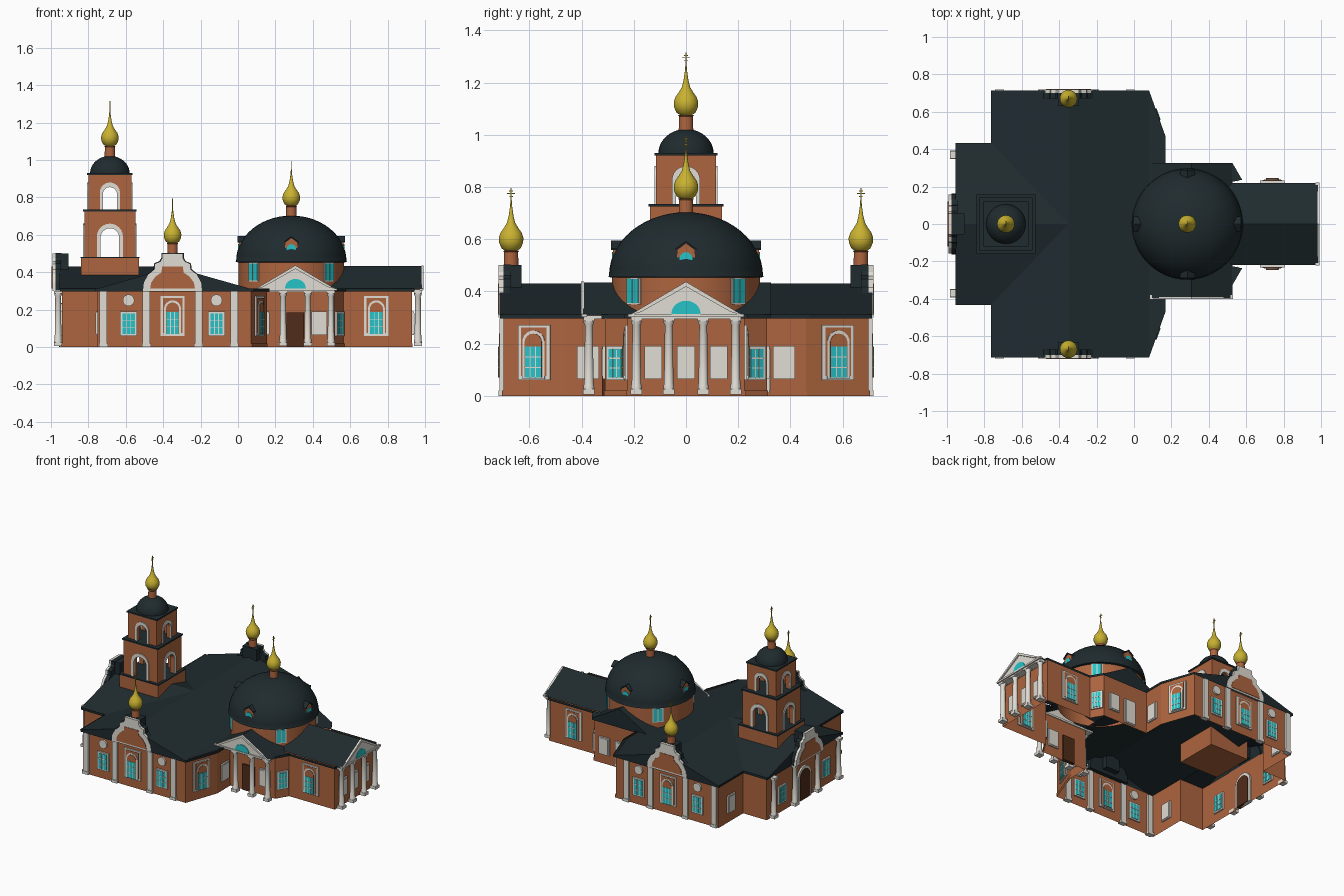
import bpy, bmesh
from math import sin, cos, pi, radians, atan2
from mathutils import Matrix, Vector

if "Cube" in bpy.data.objects:
    bpy.data.objects.remove(bpy.data.objects["Cube"])

COL = dict(brick=(.42, .13, .05), roof=(.014, .024, .028), gold=(.58, .44, .03),
           white=(.75, .72, .66), glass=(.02, .55, .58), door=(.08, .025, .01))
MATS = {}
for k, c in COL.items():
    MATS[k] = bpy.data.materials.new(k)
    MATS[k].diffuse_color = (*c, 1)
parts = {}
I = Matrix.Identity(4)


# geometry is gathered per named part, then turned into objects at the end
def add(name, mat, vs, fs, M=I):
    V, F = parts.setdefault((name, mat), ([], []))
    o = len(V)
    V.extend(M @ Vector(v) for v in vs)
    F.extend([i + o for i in f] for f in fs)


def prism(name, mat, prof, y0, y1, M=I):
    n = len(prof)
    vs = [(x, y, z) for y in (y0, y1) for x, z in prof]
    fs = [list(range(n)), list(range(n, 2 * n))]
    fs += [(i, (i + 1) % n, (i + 1) % n + n, i + n) for i in range(n)]
    add(name, mat, vs, fs, M)


def box(name, mat, x0, x1, y0, y1, z0, z1, M=I):
    prism(name, mat, [(x0, z0), (x1, z0), (x1, z1), (x0, z1)], y0, y1, M)


def lathe(name, mat, prof, x, y, seg=32):
    n = len(prof)
    vs = [(x + r * cos(2 * pi * i / seg), y + r * sin(2 * pi * i / seg), z)
          for i in range(seg) for r, z in prof]
    add(name, mat, vs, [(i * n + j, (i + 1) % seg * n + j, (i + 1) % seg * n + j + 1, i * n + j + 1)
                        for i in range(seg) for j in range(n - 1)])


def arch(w, z0, z1, n=12):
    return [(-w, z0)] + [(-w * cos(pi * i / n), z1 - w + w * sin(pi * i / n)) for i in range(n + 1)] + [(w, z0)]


# wall frame: local -y points outward; a = 0 faces south, 90 faces east
def P(x, y, a):
    return Matrix.Translation((x, y, 0)) @ Matrix.Rotation(radians(a), 4, 'Z')


def both(x, y, a):
    return [P(x, y, a), P(x, -y, 180 - a)]


def slab(name, mat, prof, t, M):
    prism(name, mat, prof, -t, t, M)


def rect(w, z0, z1, x=0):
    return [(x - w, z0), (x + w, z0), (x + w, z1), (x - w, z1)]


def panes(w, z0, z1, t, M):
    slab("window_glass", "glass", rect(w, z0, z1), t, M)
    for x in (-w / 3, w / 3):
        slab("window_bars", "white", rect(.002, z0, z1, x), t + .002, M)
    for k in (.33, .67):
        z = z0 + (z1 - z0) * k
        slab("window_bars", "white", rect(w, z - .002, z + .002), t + .002, M)


def window(M, w=.045):
    slab("window_frame", "white", rect(w, .06, .19), .01, M)
    panes(w - .012, .07, .18, .013, M)


def arched_window(M):
    slab("window_frame", "white", rect(.065, .06, .272), .008, M)
    slab("window_niche", "brick", rect(.052, .075, .262), .011, M)
    slab("window_arch", "white", arch(.045, .065, .25), .014, M)
    slab("window_tympanum", "brick", arch(.035, .07, .238), .017, M)
    panes(.033, .07, .188, .019, M)


def panel(M, w=.042, z0=.065):
    slab("blank_panel", "white", rect(w, z0, .19), .01, M)
    slab("blank_panel_inset", "white", rect(w - .008, z0 + .008, .182), .013, M)


def column(x, y):
    box("column_base", "white", x - .022, x + .022, y - .022, y + .022, .005, .025)
    lathe("column", "white", [(.021, .025), (.02, .04), (.018, .045), (.015, .27), (.02, .28), (.02, .29)], x, y, 20)
    box("column_capital", "white", x - .021, x + .021, y - .021, y + .021, .286, .3)


# walls and cornice as open strips along the plan outline
def outline(d):
    h = [(-.94 - d, .42 + d), (-.75 - d, .42 + d), (-.75 - d, .7 + d), (.07 + d, .7 + d), (.155 + d, .46 + d),
         (.155 + d, .31 + d), (.515 + d, .31 + d), (.565 + d, .225 + d), (.93 + d, .225 + d)]
    return h + [(x, -y) for x, y in reversed(h)]


def strip(name, mat, d, z0, z1):
    o = outline(d)
    n = len(o)
    add(name, mat, [(x, y, z) for z in (z0, z1) for x, y in o],
        [(i, (i + 1) % n, (i + 1) % n + n, i + n) for i in range(n)])


strip("walls", "brick", 0, 0, .31)
strip("cornice", "roof", .013, .296, .312)
strip("plinth", "brick", .004, 0, .02)

# main roof, ridge running across the building
E, R = .308, .43
add("main_roof", "roof",
    [(-.35, -.715, R), (-.35, .715, R), (.08, .715, E), (.08, -.715, E), (.168, .47, E - .003),
     (.168, -.47, E - .003), (-.765, .715, E), (-.765, -.715, E)],
    [(0, 1, 2, 3), (3, 2, 4, 5), (0, 1, 6, 7), (0, 7, 3), (1, 6, 2)])
# west wing roof, cross gable and east wing roof
add("west_roof", "roof",
    [(-.955, -.433, E), (-.955, 0, R), (-.955, .433, E), (-.76, .433, E), (-.35, 0, R), (-.76, -.433, E)],
    [(0, 1, 4, 5), (1, 2, 3, 4), (0, 1, 2)])
prof = [(-.22, E), (0, R + .004), (.22, E)]
for name, M, y0, y1 in (("cross_roof", P(.307, 0, 0), -.395, .325), ("east_roof", P(0, 0, 90), -.985, -.5)):
    vs = [(x, y, z) for y in (y0, y1) for x, z in prof]
    add(name, "roof", vs, [(0, 1, 4, 3), (1, 2, 5, 4), (3, 4, 5)], M)
for s in (-1, 1):
    add("corner_roof", "roof", [(.5, s * .323, .31), (.528, s * .323, .31), (.578, s * .237, .31), (.5, s * .22, .31)],
        [(0, 1, 2, 3)])

# porticos: four columns, entablature and pediment with a half-round window
for M, back in ((P(.307, -.39, 0), .085), (P(.98, 0, 90), .055)):
    box("portico_ceiling", "white", -.21, .21, 0, back, .294, .308, M)
    prism("pediment", "white", [(-.218, .308), (.218, .308), (0, .432)], -.002, .012, M)
    prism("pediment_edge", "white", [(-.222, .306), (-.17, .322), (0, .418), (.17, .322), (.222, .306), (0, .437)], -.012, 0, M)
    box("pediment_sill", "white", -.222, .222, -.01, .01, .302, .314, M)
    prism("pediment_window", "glass", [(.056 * cos(pi * i / 12), .314 + .05 * sin(pi * i / 12)) for i in range(13)], -.006, .004, M)
    for x in (-.19, -.066, .066, .19):
        p = M @ Vector((x, .018, 0))
        column(p.x, p.y)

# windows, pilasters and ornaments of the long sides
for M in both(-.35, -.7, 0):
    arched_window(M)
    m = -1 if M[0][0] < 0 else 1
    for x in (-.235, .235):
        window(M @ Matrix.Translation((x, 0, 0)))
        slab("round_ornament", "white", [(x + .031 * cos(pi * i / 12), .25 + .031 * sin(pi * i / 12)) for i in range(24)], .012, M)
    for x in (-.37, -.14, .14, .33):
        slab("pilaster", "white", rect(.02, .01, .296, x * m), .014, M)
        slab("pilaster_foot", "white", rect(.024, 0, .02, x * m), .018, M)
for M in both(.1125, -.58, 70.5) + both(.74, -.225, 0):
    arched_window(M)
for M in both(.54, -.267, 59.5):
    window(M, .04)
for M in both(.155, -.375, 90) + both(-.75, -.56, -90) + both(.435, -.31, 0):
    panel(M)
for y in (-.125, 0, .125):
    panel(P(.93, y, 90), .034)
slab("south_door", "door", rect(.047, 0, .185), .012, P(.305, -.31, 0))
panel(P(.3, .31, 180), .045, .01)

# west entrance
W = P(-.94, 0, -90)
slab("west_door_frame", "white", arch(.075, 0, .235), .012, W)
slab("west_door", "door", arch(.058, 0, .215), .016, W)
for y in (-.37, -.13, .13, .37):
    column(-.962, y)
for y in (-.25, .25):
    window(P(-.94, y, -90))

# curved gables
half = [(.158, .3), (.153, .345), (.128, .39), (.098, .415), (.095, .445), (.066, .458), (.056, .475), (.056, .5)]
inner = [(.12, .312), (.114, .345), (.09, .378), (.06, .398), (.055, .43)]
full = lambda h: h + [(-x, z) for x, z in reversed(h)]
for M in both(-.35, -.7, 0) + [P(-.975, 0, -90)]:
    prism("curved_gable", "white", full(half), -.018, .0, M)
    prism("curved_gable_field", "brick", full(inner), -.021, 0, M)
    prism("curved_gable_back", "roof", full([(x + .004, z + .002) for x, z in half]), 0, .03, M)
    box("gable_pedestal", "roof", -.055, .055, .03, .07, .33, .5, M)


# onion cupola with drum and cross
def cupola(x, y, z):
    lathe("cupola_drum", "brick", [(.028, z - .11), (.027, z - .05), (.031, z - .045), (.0, z - .04)], x, y, 24)
    o = [(.018, -.047), (.036, -.036), (.046, -.014), (.047, .004), (.041, .024), (.028, .042), (.016, .062),
         (.009, .09), (.004, .125), (.002, .155)]
    lathe("onion_dome", "gold", [(r, z + h) for r, h in o], x, y)
    box("cross", "gold", x - .002, x + .002, y - .002, y + .002, z + .15, z + .195)
    for h, w in ((.184, .008), (.175, .015), (.163, .007)):
        box("cross", "gold", x - .002, x + .002, y - w, y + w, z + h - .0015, z + h + .0015)


for x, y, z in ((-.35, -.67, .6), (-.35, .67, .6), (.285, 0, .8), (-.685, 0, 1.12)):
    cupola(x, y, z)

# great dome on its drum
cx = .285
lathe("dome_drum", "brick", [(.283, .3), (.283, .46)], cx, 0, 48)
lathe("great_dome", "roof", [(.28, .452), (.298, .455)] + [(.295 * cos(pi / 2 * i / 14), .46 + .243 * sin(pi / 2 * i / 14))
                                                          for i in range(15)], cx, 0, 48)
for k in range(4):
    M = P(cx, 0, 45 + 90 * k)
    box("drum_window_frame", "white", -.036, .036, -.286, -.265, .35, .452, M)
    for x in (-.016, .016):
        box("drum_window_glass", "glass", x - .013, x + .013, -.29, -.265, .356, .448, M)
    # dormers
    M = P(cx, 0, 90 * k)
    prism("dormer", "brick", [(-.034, .465), (.034, .465), (.034, .56), (0, .585), (-.034, .56)], -.28, -.17, M)
    prism("dormer_window", "glass", arch(.025, .47, .55), -.284, -.27, M)
    prism("dormer_roof", "roof", [(-.04, .558), (0, .587), (.04, .558), (.04, .564), (0, .594), (-.04, .564)], -.288, -.15, M)

# bell tower: base and two open arched tiers
T = P(-.685, 0, 0)
box("tower_base", "brick", -.155, .155, -.155, .155, .24, .475, T)
box("tower_ledge", "roof", -.158, .158, -.158, .158, .475, .482, T)
for w, z0, z1, ow, oz, fw, fz in ((.137, .482, .725, .05, .635, .07, .66), (.115, .735, .92, .038, .855, .054, .88)):
    for k in range(4):
        M = P(-.685, 0, 90 * k)
        hole = arch(ow, z0, oz)[::-1]
        prism("tower_tier", "brick", [(-w, z0), (-w, z1), (w, z1), (w, z0)] + hole, -w, -w + .03, M)
        prism("tower_arch", "white", arch(fw, z0, fz) + hole, -w - .006, -w + .002, M)
    box("tower_ledge", "roof", -w - .006, w + .006, -w - .006, w + .006, z1, z1 + .01, T)
lathe("tower_dome", "roof", [(.106 * cos(pi / 2 * i / 10), .928 + .094 * sin(pi / 2 * i / 10)) for i in range(11)], -.685, 0)

# make the objects
for (name, mat), (V, F) in parts.items():
    me = bpy.data.meshes.new(name)
    me.from_pydata(V, [], F)
    bm = bmesh.new()
    bm.from_mesh(me)
    bmesh.ops.remove_doubles(bm, verts=bm.verts, dist=1e-6)
    bmesh.ops.recalc_face_normals(bm, faces=bm.faces)
    bm.to_mesh(me)
    bm.free()
    if name in ("column", "cupola_drum", "onion_dome", "dome_drum", "great_dome", "tower_dome"):
        me.shade_smooth()
        me.set_sharp_from_angle(angle=radians(35))
    me.materials.append(MATS[mat])
    bpy.context.collection.objects.link(bpy.data.objects.new(name, me))

for m in bpy.data.materials:
    if m.users and not m.is_grease_pencil:
        m.use_nodes = True
        m.node_tree.nodes["Principled BSDF"].inputs["Base Color"].default_value = m.diffuse_color
